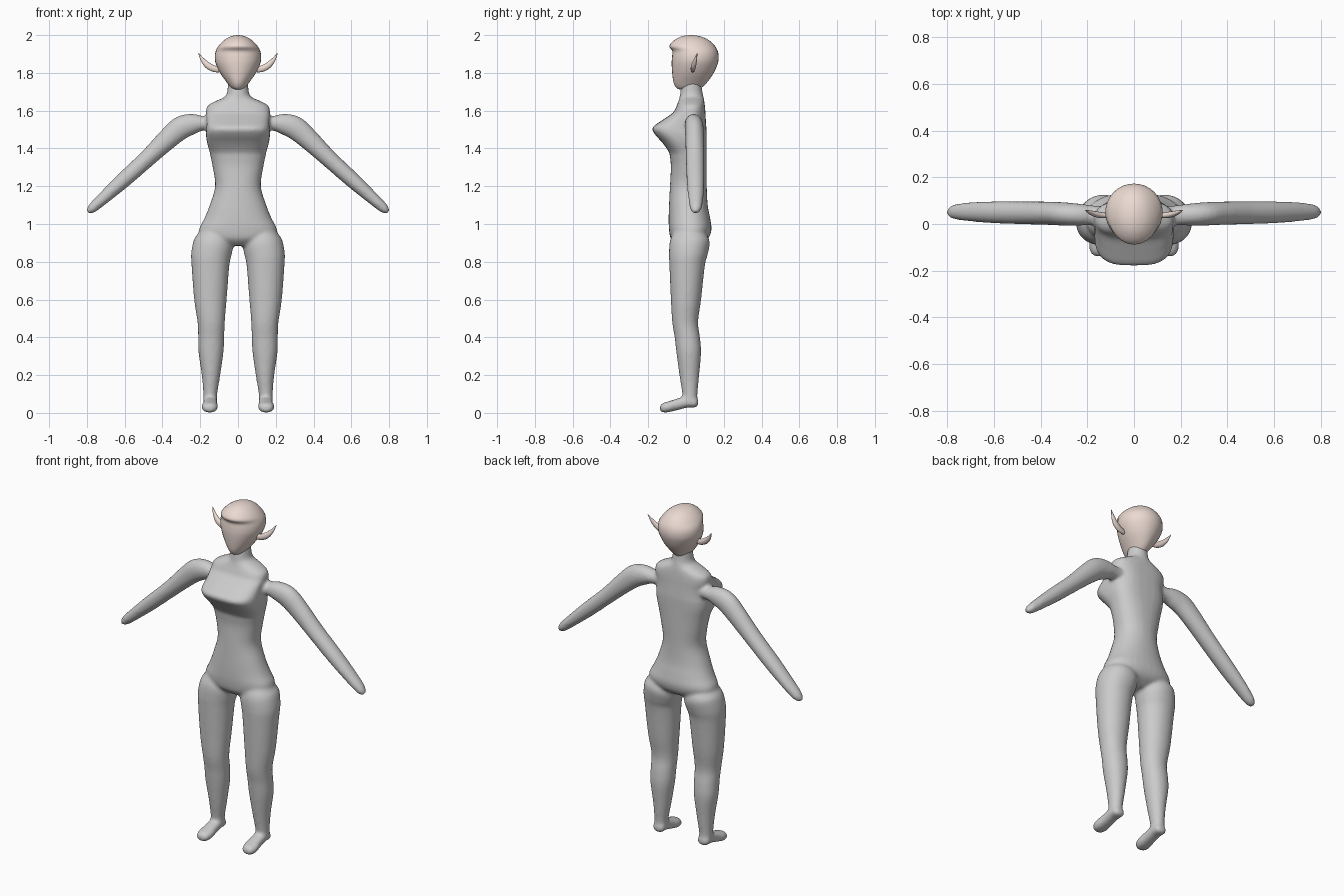
import bpy, bmesh
from math import cos, sin, pi, copysign
from mathutils import Vector


def spline(rows, steps):
    """Catmull-Rom interpolation through rows of numbers."""
    out = []
    for i in range(len(rows) - 1):
        p = [rows[max(i - 1, 0)], rows[i], rows[i + 1], rows[min(i + 2, len(rows) - 1)]]
        for k in range(steps):
            t = k / steps
            out.append([0.5 * (2 * b + (c - a) * t + (2 * a - 5 * b + 4 * c - d) * t * t
                               + (3 * b - a - 3 * c + d) * t ** 3) for a, b, c, d in zip(*p)])
    return out + [list(rows[-1])]


def loft(bm, rows, side=1, along_y=False, n=32, steps=4):
    """Rows: x, y, z, half width, half depth, superellipse power."""
    rows = spline(rows, steps)
    rings = []
    for i, (x, y, z, rx, ry, p) in enumerate(rows):
        a, b = rows[max(i - 1, 0)], rows[min(i + 1, len(rows) - 1)]
        if along_y:
            u, v = Vector((1, 0, 0)), Vector((0, 0, 1))
        else:
            u, v = Vector((b[2] - a[2], 0, a[0] - b[0])).normalized(), Vector((0, 1, 0))
        ring = []
        for k in range(n):
            c, s = cos(2 * pi * k / n), sin(2 * pi * k / n)
            q = Vector((x, y, z)) + u * rx * copysign(abs(c) ** (2 / p), c) \
                + v * ry * copysign(abs(s) ** (2 / p), s)
            ring.append(bm.verts.new((q.x * side, q.y, q.z)))
        rings.append(ring)
    for r, t in zip(rings, rings[1:]):
        for k in range(n):
            bm.faces.new((r[k], r[(k + 1) % n], t[(k + 1) % n], t[k]))
    bm.faces.new(rings[0])
    bm.faces.new(rings[-1])


def finish(bm, name, mat=None):
    bmesh.ops.recalc_face_normals(bm, faces=bm.faces[:])
    for f in bm.faces:
        f.smooth = True
    me = bpy.data.meshes.new(name)
    bm.to_mesh(me)
    bm.free()
    ob = bpy.data.objects.new(name, me)
    bpy.context.collection.objects.link(ob)
    if mat:
        me.materials.append(mat)
    return ob


def level(z, front, back, half, p=2.0, x=0.0):
    """Horizontal section given by its front, back and half width."""
    return (x, (front + back) / 2, z, half, (back - front) / 2, p)


skin = bpy.data.materials.new("skin")
skin.diffuse_color = (0.83, 0.70, 0.64, 1)

# torso with hips, bust, shoulders and neck
torso = [level(0.885, -0.045, 0.06, 0.09), level(0.92, -0.08, 0.115, 0.19, 2.2),
         level(0.97, -0.09, 0.135, 0.207, 2.3), level(1.03, -0.092, 0.128, 0.178, 2.2),
         level(1.1, -0.09, 0.115, 0.15, 2.2), level(1.2, -0.085, 0.11, 0.121, 2.2),
         level(1.3, -0.08, 0.11, 0.134, 2.3), level(1.355, -0.085, 0.11, 0.145, 2.4),
         level(1.38, -0.09, 0.11, 0.15, 2.5), level(1.43, -0.125, 0.11, 0.164, 2.8),
         level(1.475, -0.165, 0.11, 0.17, 3.0), level(1.51, -0.178, 0.108, 0.168, 3.0),
         level(1.55, -0.125, 0.105, 0.166, 2.9), level(1.59, -0.068, 0.103, 0.17, 2.7),
         level(1.625, -0.05, 0.1, 0.162, 2.5), level(1.65, -0.04, 0.097, 0.12, 2.3),
         level(1.672, -0.034, 0.093, 0.072), level(1.7, -0.03, 0.087, 0.057),
         level(1.76, -0.02, 0.08, 0.053)]

# one leg, from thigh to ankle
leg = [level(0.97, -0.06, 0.09, 0.07, 2, 0.12), level(0.91, -0.085, 0.125, 0.103, 2.1, 0.127),
       level(0.84, -0.09, 0.115, 0.106, 2.1, 0.142), level(0.78, -0.088, 0.1, 0.1, 2.1, 0.146),
       level(0.6, -0.08, 0.08, 0.086, 2.1, 0.146), level(0.48, -0.073, 0.064, 0.072, 2.1, 0.142),
       level(0.4, -0.06, 0.074, 0.069, 2.1, 0.142), level(0.32, -0.051, 0.08, 0.066, 2.1, 0.143),
       level(0.2, -0.035, 0.07, 0.049, 2, 0.143), level(0.1, -0.02, 0.061, 0.037, 2, 0.147),
       level(0.05, -0.02, 0.062, 0.037, 2, 0.147)]

# one foot, heel to toe
foot = [(0.147, 0.064, 0.055, 0.018, 0.014, 2), (0.147, 0.052, 0.055, 0.034, 0.027, 2.2),
        (0.147, 0.01, 0.06, 0.037, 0.032, 2.3), (0.147, -0.04, 0.047, 0.038, 0.031, 2.4),
        (0.149, -0.09, 0.033, 0.043, 0.029, 2.4), (0.15, -0.123, 0.027, 0.036, 0.025, 2.3),
        (0.15, -0.138, 0.025, 0.018, 0.014, 2)]

# one arm, shoulder to fingertips
arm = [(0.11, 0.035, 1.535, 0.04, 0.04, 2), (0.18, 0.038, 1.533, 0.038, 0.042, 2),
       (0.235, 0.04, 1.53, 0.054, 0.047, 2), (0.3, 0.043, 1.51, 0.062, 0.05, 2),
       (0.37, 0.046, 1.452, 0.056, 0.05, 2), (0.48, 0.048, 1.347, 0.046, 0.049, 2),
       (0.6, 0.05, 1.238, 0.042, 0.047, 2), (0.7, 0.052, 1.148, 0.034, 0.041, 2),
       (0.77, 0.052, 1.085, 0.026, 0.031, 2), (0.795, 0.05, 1.062, 0.011, 0.014, 2)]

bm = bmesh.new()
loft(bm, torso)
for s in (1, -1):
    loft(bm, leg, s)
    loft(bm, foot, s, along_y=True)
    loft(bm, arm, s)
body = finish(bm, "body")
fuse = body.modifiers.new("fuse", 'REMESH')
fuse.mode = 'VOXEL'
fuse.voxel_size = 0.009
fuse.use_smooth_shade = True
soft = body.modifiers.new("soften", 'SMOOTH')
soft.factor = 0.5
soft.iterations = 7

# head with a brow ridge
bm = bmesh.new()
loft(bm, [level(1.712, -0.035, 0.06, 0.02), level(1.722, -0.052, 0.083, 0.038),
          level(1.75, -0.066, 0.112, 0.06), level(1.8, -0.073, 0.147, 0.095),
          level(1.85, -0.076, 0.168, 0.118), level(1.885, -0.074, 0.173, 0.123),
          level(1.915, -0.072, 0.168, 0.118), level(1.94, -0.088, 0.155, 0.105),
          level(1.965, -0.072, 0.132, 0.083), level(1.985, -0.043, 0.1, 0.056),
          level(1.996, -0.012, 0.065, 0.028), level(2.0, 0.02, 0.035, 0.006)])
finish(bm, "head", skin)

# pointed ears
for s, name in ((1, "left_ear"), (-1, "right_ear")):
    bm = bmesh.new()
    loft(bm, [(0.1, 0.035, 1.818, 0.016, 0.009, 2), (0.13, 0.037, 1.823, 0.017, 0.012, 2),
              (0.16, 0.041, 1.84, 0.017, 0.013, 2), (0.187, 0.049, 1.868, 0.011, 0.009, 2),
              (0.21, 0.06, 1.906, 0.001, 0.001, 2)], s, n=16)
    finish(bm, name, skin)
